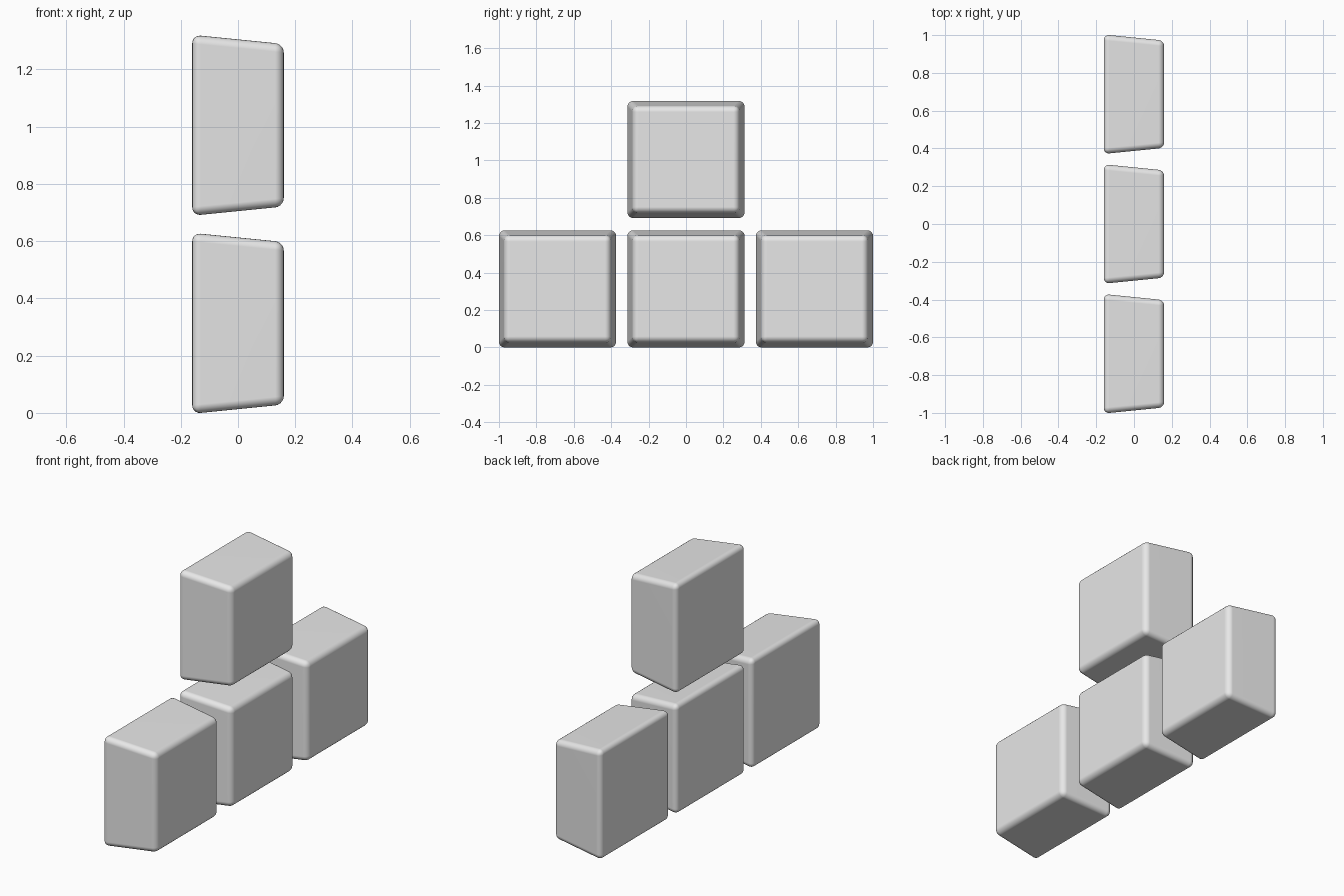
import bpy
import bmesh

if "Cube" in bpy.data.objects:
    bpy.data.objects.remove(bpy.data.objects["Cube"])

HALF_DEPTH = 0.16      # half thickness along x
BASE_HALF = 0.316      # half width of the wide end (-x)
TOP_HALF = 0.284       # half width of the narrow end (+x)
PITCH = 0.687          # spacing between block centres
CENTRE_Z = 0.313

grey = bpy.data.materials.new("plain_grey")
grey.diffuse_color = (0.8, 0.8, 0.8, 1.0)
grey.use_nodes = True
grey.node_tree.nodes["Principled BSDF"].inputs["Base Color"].default_value = grey.diffuse_color


def tapered_block(name, y, z):
    """Rounded block that narrows towards +x."""
    mesh = bpy.data.meshes.new(name)
    bm = bmesh.new()
    bmesh.ops.create_cube(bm, size=2.0)
    for v in bm.verts:
        half = TOP_HALF if v.co.x > 0 else BASE_HALF
        v.co.x *= HALF_DEPTH
        v.co.y *= half
        v.co.z *= half
    # Soft rounded edges and corners
    bmesh.ops.bevel(bm, geom=bm.edges[:], offset=0.03, offset_type='OFFSET',
                    segments=5, profile=0.5, affect='EDGES')
    for f in bm.faces:
        f.smooth = True
    bm.to_mesh(mesh)
    bm.free()
    mesh.materials.append(grey)
    obj = bpy.data.objects.new(name, mesh)
    obj.location = (0, y, z)
    bpy.context.collection.objects.link(obj)
    # Keep the broad faces flat while the rounded edges shade smoothly
    normals = obj.modifiers.new("flat_faces", 'WEIGHTED_NORMAL')
    normals.keep_sharp = True


# Bottom row of three blocks, with one above the middle
tapered_block("front_block", -PITCH, CENTRE_Z)
tapered_block("middle_block", 0, CENTRE_Z)
tapered_block("back_block", PITCH, CENTRE_Z)
tapered_block("upper_block", 0, CENTRE_Z + PITCH + 0.005)
